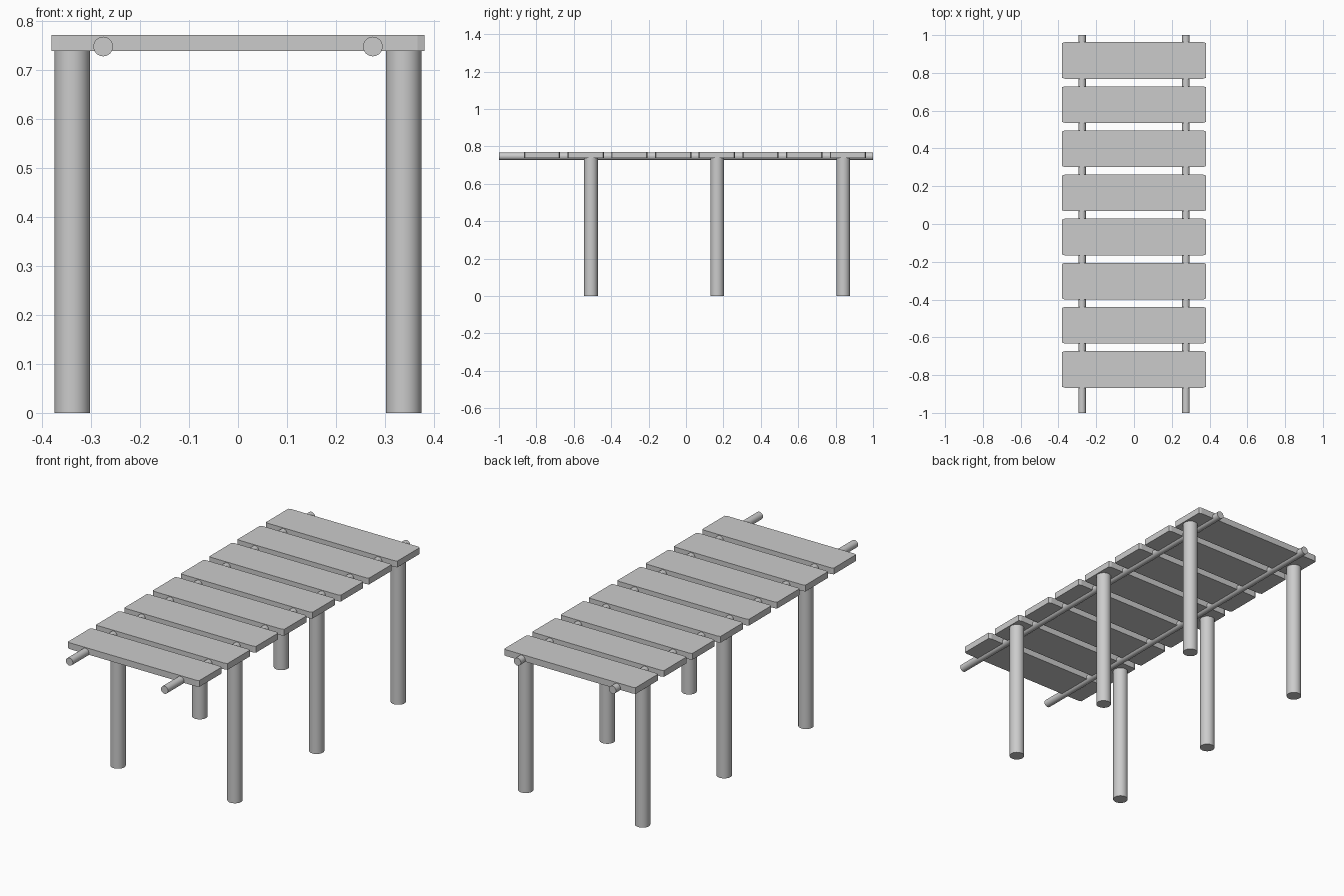
import bpy, bmesh

if "Cube" in bpy.data.objects:
    bpy.data.objects.remove(bpy.data.objects["Cube"])


def finish(bm, name):
    mesh = bpy.data.meshes.new(name)
    bmesh.ops.recalc_face_normals(bm, faces=bm.faces)
    bm.to_mesh(mesh)
    bm.free()
    obj = bpy.data.objects.new(name, mesh)
    bpy.context.collection.objects.link(obj)
    return obj


def plank(name, y, half_x=0.38, half_y=0.097, z0=0.738, z1=0.771):
    # board outline with slightly clipped corners, extruded upward
    cx, cy = 0.014, 0.005
    a, b = half_x, half_y
    outline = [(a, -b + cy), (a, b - cy), (a - cx, b), (-a + cx, b),
               (-a, b - cy), (-a, -b + cy), (-a + cx, -b), (a - cx, -b)]
    bm = bmesh.new()
    face = bm.faces.new([bm.verts.new((px, py, z0)) for px, py in outline])
    top = bmesh.ops.extrude_face_region(bm, geom=[face], use_keep_orig=True)
    verts = [g for g in top["geom"] if isinstance(g, bmesh.types.BMVert)]
    bmesh.ops.translate(bm, verts=verts, vec=(0, 0, z1 - z0))
    finish(bm, name).location.y = y


def rod(name, radius, length, location, rotation=(0, 0, 0)):
    bpy.ops.mesh.primitive_cylinder_add(vertices=32, radius=radius, depth=length,
                                        location=location, rotation=rotation)
    obj = bpy.context.object
    obj.name = obj.data.name = name
    bpy.ops.object.shade_smooth_by_angle()


# deck boards
for i in range(8):
    plank(f"deck_board_{i + 1}", -0.77 + i * 0.2337)

for side, label in ((-1, "left"), (1, "right")):
    # long rail under the boards
    rod(f"{label}_rail", 0.02, 2.0, (side * 0.275, 0, 0.747), (1.5707963, 0, 0))
    # support posts
    for i, y in enumerate((-0.508, 0.167, 0.841)):
        rod(f"{label}_post_{i + 1}", 0.0365, 0.742, (side * 0.338, y, 0.371))
